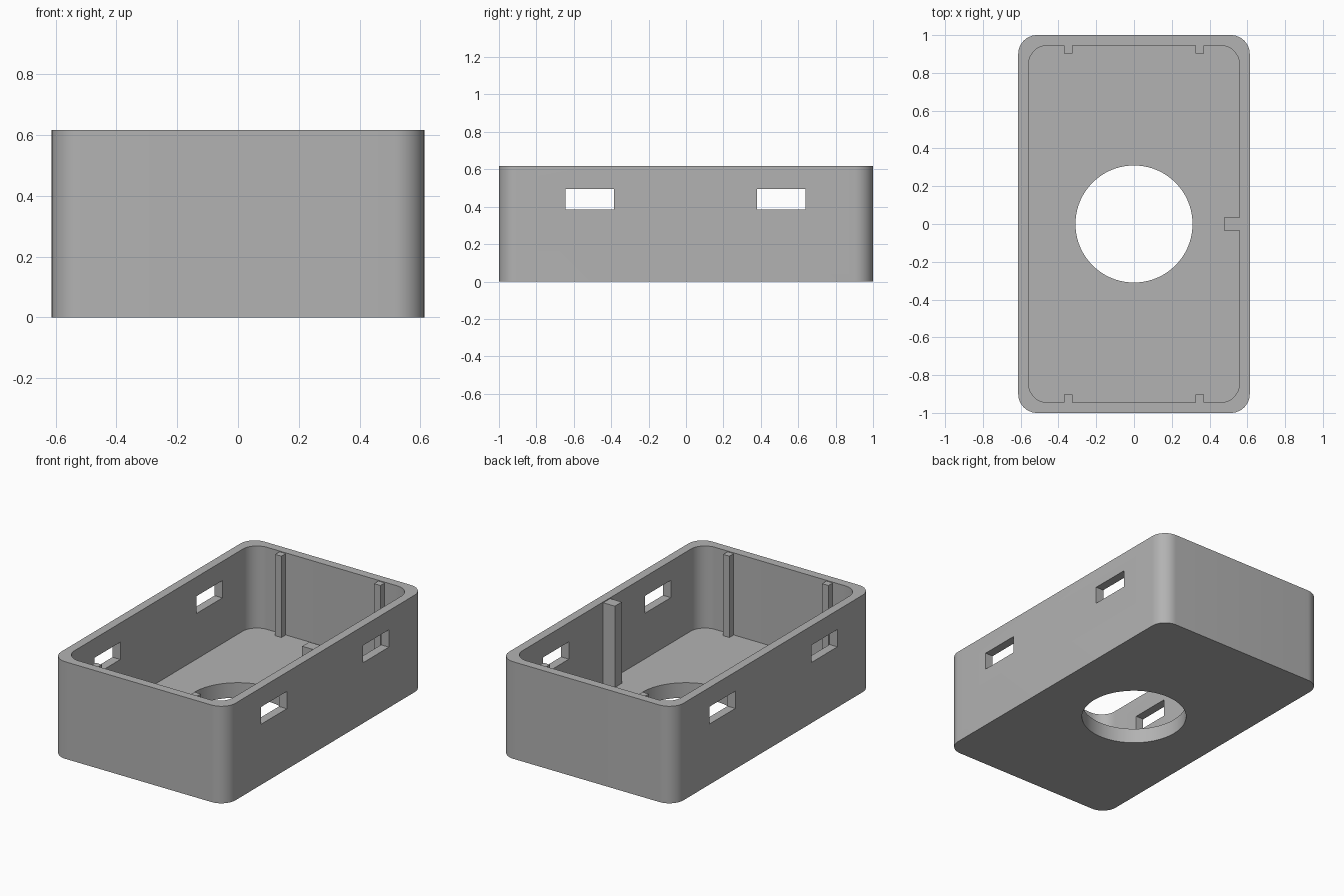
import bpy, bmesh
from mathutils import Matrix

default = bpy.data.objects.get("Cube")
if default:
    bpy.data.objects.remove(default, do_unlink=True)

HALF_X, HALF_Y, HEIGHT = 0.613, 1.0, 0.617
WALL, FLOOR, RADIUS = 0.055, 0.095, 0.1
POST_TOP = 0.612

grey = bpy.data.materials.new("plain_grey")
grey.use_nodes = True
colour = (0.448, 0.448, 0.448, 1)
grey.diffuse_color = colour
grey.node_tree.nodes["Principled BSDF"].inputs["Base Color"].default_value = colour


def finish(bm, name):
    mesh = bpy.data.meshes.new(name)
    bm.to_mesh(mesh)
    bm.free()
    mesh.materials.append(grey)
    obj = bpy.data.objects.new(name, mesh)
    bpy.context.collection.objects.link(obj)
    return obj


def block(name, low, high, radius=0):
    """Box between two corners, with optional rounded upright edges."""
    bm = bmesh.new()
    bmesh.ops.create_cube(bm, size=1)
    for v in bm.verts:
        v.co = [(a + b) / 2 + c * (b - a) for a, b, c in zip(low, high, v.co)]
    if radius:
        upright = [e for e in bm.edges
                   if abs(e.verts[0].co.z - e.verts[1].co.z) > 0.01]
        bmesh.ops.bevel(bm, geom=upright, offset=radius, segments=12,
                        profile=0.5, affect='EDGES')
    return finish(bm, name)


def cut(target, cutter):
    """Subtract the cutter and discard it."""
    cutter.hide_render = True
    mod = target.modifiers.new("cut", 'BOOLEAN')
    mod.operation, mod.solver, mod.object = 'DIFFERENCE', 'EXACT', cutter
    bpy.context.view_layer.objects.active = target
    bpy.ops.object.modifier_apply(modifier=mod.name)
    bpy.data.objects.remove(cutter, do_unlink=True)


# Open tray with rounded corners
tray = block("tray", (-HALF_X, -HALF_Y, 0), (HALF_X, HALF_Y, HEIGHT), RADIUS)
ix, iy = HALF_X - WALL, HALF_Y - WALL
cut(tray, block("cavity", (-ix, -iy, FLOOR), (ix, iy, 1), RADIUS))

# Round opening in the floor
bm = bmesh.new()
bmesh.ops.create_cone(bm, cap_ends=True, segments=96, radius1=0.31, radius2=0.31,
                      depth=0.5, matrix=Matrix.Translation((0, 0, 0)))
cut(tray, finish(bm, "floor_hole"))

# Slots straight through both long walls
for y in (-0.515, 0.51):
    cut(tray, block("slot", (-1, y - 0.13, 0.385), (1, y + 0.13, 0.495)))

bpy.ops.object.select_all(action='DESELECT')
tray.select_set(True)
bpy.context.view_layer.objects.active = tray
bpy.ops.object.shade_smooth_by_angle(angle=0.52)

# Slim posts against the end walls
for sx, side in ((-1, "right"), (1, "left")):
    for sy, end in ((-1, "front"), (1, "back")):
        x, y = sx * 0.348, sy * 0.924
        block(f"{end}_{side}_post", (x - 0.022, y - 0.022, FLOOR - 0.01),
              (x + 0.022, y + 0.022, POST_TOP))

# Thicker post against one long wall
block("side_post", (0.476, -0.035, FLOOR - 0.01), (ix, 0.035, POST_TOP))
